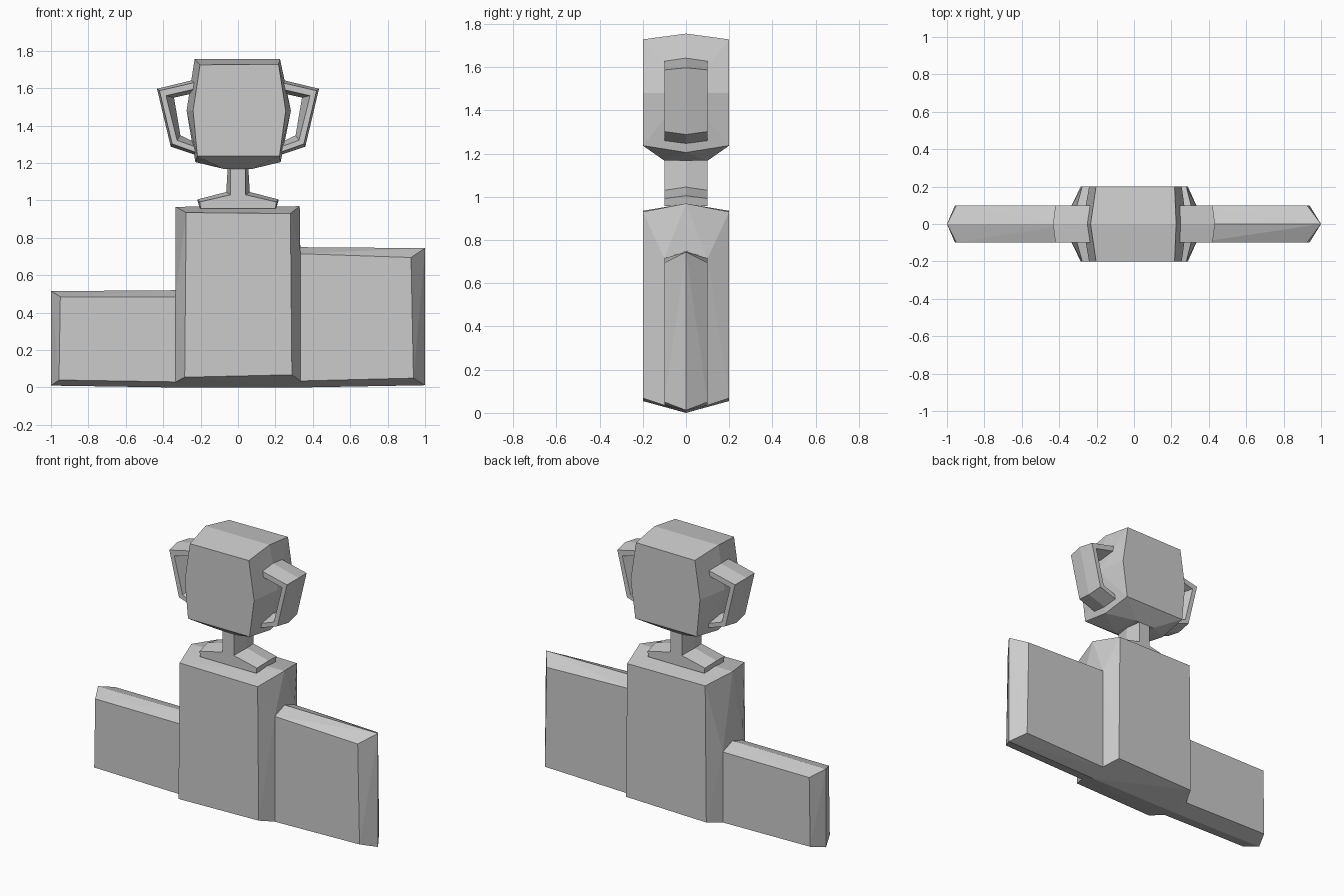
import bpy, bmesh

if "Cube" in bpy.data.objects:
    bpy.data.objects.remove(bpy.data.objects["Cube"])


def finish(bm, name, mirror_x=False):
    bmesh.ops.recalc_face_normals(bm, faces=bm.faces)
    mesh = bpy.data.meshes.new(name)
    bm.to_mesh(mesh)
    bm.free()
    ob = bpy.data.objects.new(name, mesh)
    bpy.context.collection.objects.link(ob)
    if mirror_x:
        ob.modifiers.new("Mirror", 'MIRROR').use_clip = False
    return ob


def hull(name, points, open_joint=False):
    """Faceted convex block from the points, mirrored front to back."""
    bm = bmesh.new()
    for x, y, z in points:
        for s in ((1, -1) if y else (1,)):
            bm.verts.new((x, y * s, z))
    res = bmesh.ops.convex_hull(bm, input=bm.verts[:])
    bmesh.ops.recalc_face_normals(bm, faces=bm.faces)
    loose = [v for v in bm.verts if not v.link_faces]
    bmesh.ops.delete(bm, geom=loose, context='VERTS')
    if open_joint:  # remove hidden walls where the steps meet
        hidden = [f for f in bm.faces
                  if all(0.32 < abs(v.co.x) < 0.34 and v.co.z < 0.8 for v in f.verts)
                  and abs(f.normal.x) > 0.9]
        bmesh.ops.delete(bm, geom=hidden, context='FACES')
    bmesh.ops.dissolve_limit(bm, angle_limit=0.03, verts=bm.verts[:], edges=bm.edges[:])
    return finish(bm, name)


def pillow(name, rim, face, depth, mirror_x=False):
    """Flat front and back outlines bridged over a wider seam at y = 0."""
    bm = bmesh.new()
    mid = [bm.verts.new((x, 0, z)) for x, z in rim]
    n = len(rim)
    for s in (-1, 1):
        loop = [bm.verts.new((x, s * depth, z)) for x, z in face]
        bm.faces.new(loop)
        for i in range(n):
            j = (i + 1) % n
            bm.faces.new((mid[i], mid[j], loop[j], loop[i]))
    return finish(bm, name, mirror_x)


# Joints shared by the podium steps
left_joint = [(-.333, .1, .485), (-.333, 0, .52), (-.333, .1, .03), (-.333, 0, 0)]
right_joint = [(.333, .1, .715), (.333, 0, .75), (.333, .1, .035), (.333, 0, 0)]

# Podium
hull("podium_centre", left_joint + right_joint + [
    (-.285, .2, .055), (-.277, .2, .935), (.28, .2, .93), (.288, .2, .068),
    (-.333, 0, .966), (.33, 0, .969)], True)
hull("podium_left_step", left_joint + [
    (-.95, .1, .485), (-.957, .1, .04), (-1, 0, .515), (-1, 0, .01)], True)
hull("podium_right_step", right_joint + [
    (.925, .1, .695), (.938, .1, .05), (1, 0, .745), (1, 0, .012)], True)

# Cup bowl
hull("cup_bowl", [
    (-.203, .2, 1.725), (.217, .2, 1.728), (.255, .2, 1.48), (.222, .2, 1.237),
    (-.217, .2, 1.237), (-.24, .2, 1.48),
    (-.232, 0, 1.755), (.225, 0, 1.755), (.283, 0, 1.48), (.228, 0, 1.205),
    (-.228, 0, 1.205), (-.275, 0, 1.48), (-.07, .1, 1.167), (.07, .1, 1.167)])

# Handles
pillow("cup_handles",
       [(.235, 1.645), (.433, 1.597), (.36, 1.288), (.225, 1.243),
        (.24, 1.315), (.308, 1.348), (.342, 1.55), (.25, 1.57)],
       [(.225, 1.632), (.42, 1.587), (.352, 1.302), (.222, 1.256),
        (.225, 1.285), (.326, 1.322), (.385, 1.56), (.225, 1.597)],
       .1, True)

# Stem and foot
rim = [(.055, 1.175), (.063, 1.045), (.218, 1.005), (.205, .96)]
face = [(.04, 1.175), (.04, 1.03), (.205, .992), (.2, .957)]


def both(p):
    return p + [(-x, z) for x, z in reversed(p)]


pillow("cup_stem_and_foot", both(rim), both(face), .1)
